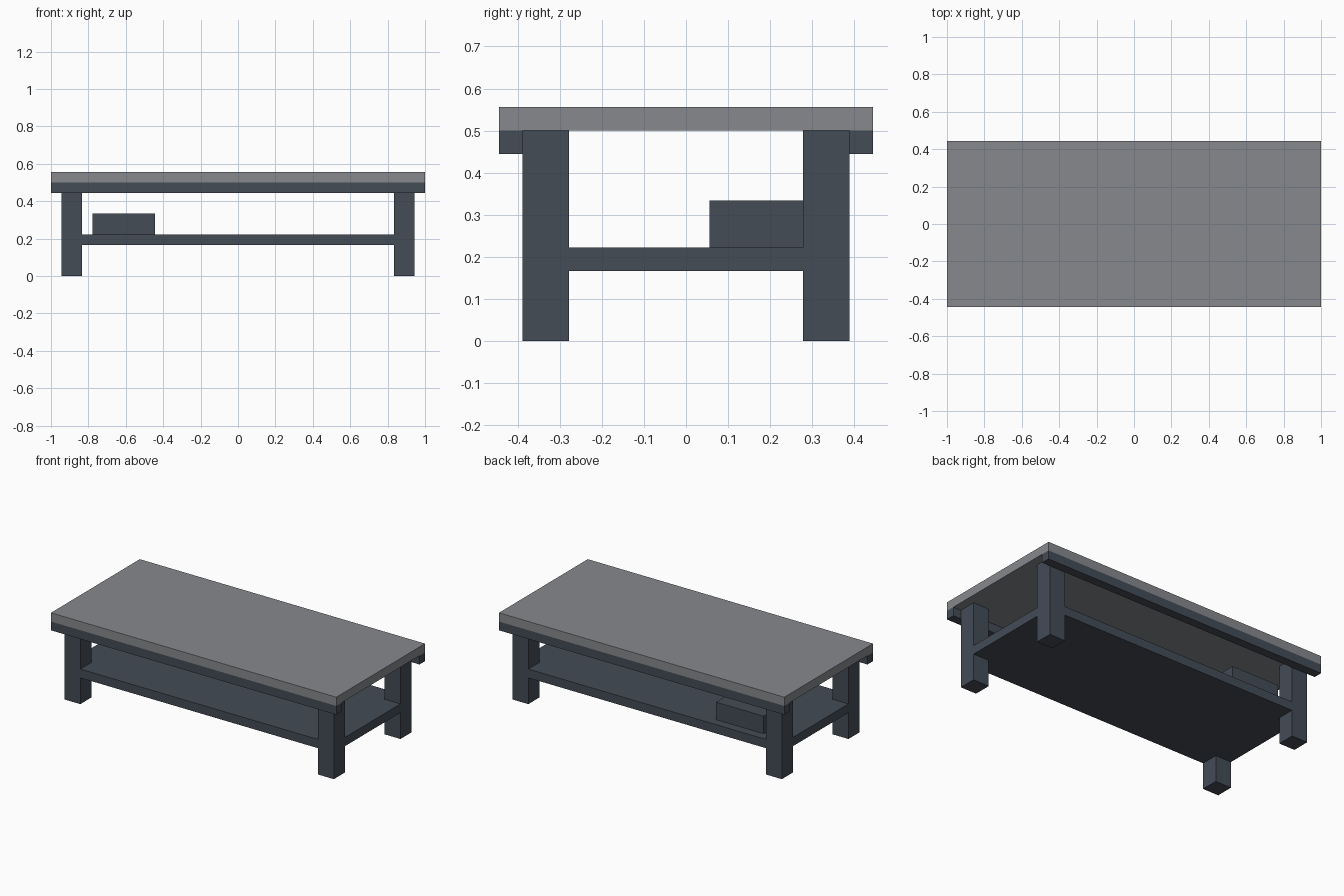
import bpy
import bmesh

U = 1 / 18  # design unit: the table is 36 units long

cube = bpy.data.objects.get("Cube")
if cube:
    bpy.data.objects.remove(cube, do_unlink=True)


def material(name, color):
    mat = bpy.data.materials.new(name)
    mat.use_nodes = True
    mat.diffuse_color = color
    mat.node_tree.nodes["Principled BSDF"].inputs["Base Color"].default_value = color
    return mat


def prism(name, outline, z0, z1, mat):
    """Extrude a plan outline (in units) from z0 to z1."""
    bm = bmesh.new()
    base = bm.faces.new([bm.verts.new((x * U, y * U, z0 * U)) for x, y in outline])
    new = bmesh.ops.extrude_face_region(bm, geom=[base])["geom"]
    top = [v for v in new if isinstance(v, bmesh.types.BMVert)]
    bmesh.ops.translate(bm, verts=top, vec=(0, 0, (z1 - z0) * U))
    bmesh.ops.recalc_face_normals(bm, faces=bm.faces)
    mesh = bpy.data.meshes.new(name)
    bm.to_mesh(mesh)
    bm.free()
    mesh.materials.append(mat)
    obj = bpy.data.objects.new(name, mesh)
    bpy.context.collection.objects.link(obj)
    return obj


def box(name, x, y, z, mat):
    (x0, x1), (y0, y1) = x, y
    return prism(name, [(x0, y0), (x1, y0), (x1, y1), (x0, y1)], *z, mat)


slate = material("dark slate", (0.058, 0.072, 0.094, 1))
grey = material("light grey", (0.24, 0.25, 0.265, 1))

# Table top
box("table_top", (-18, 18), (-8, 8), (9, 10), grey)

# Rails under the long edges, and the four legs
for depth, sy in (("front", -1), ("back", 1)):
    box(f"{depth}_rail", (-18, 18), sorted((7 * sy, 8 * sy)), (8, 9), slate)
    for side, sx in (("right", -1), ("left", 1)):
        box(f"{depth}_{side}_leg", sorted((15 * sx, 17 * sx)),
            sorted((5 * sy, 7 * sy)), (0, 9), slate)

# Lower shelf, flush with the legs and notched around them
corner = [(17, 5), (15, 5), (15, 7)]
outline = []
for sx, sy in ((1, 1), (-1, 1), (-1, -1), (1, -1)):
    points = [(x * sx, y * sy) for x, y in corner]
    outline += points if sx == sy else points[::-1]
prism("lower_shelf", outline, 3, 4, slate)

# Small box resting on the shelf
box("shelf_box", (-14, -8), (1, 6), (4, 6), slate)
